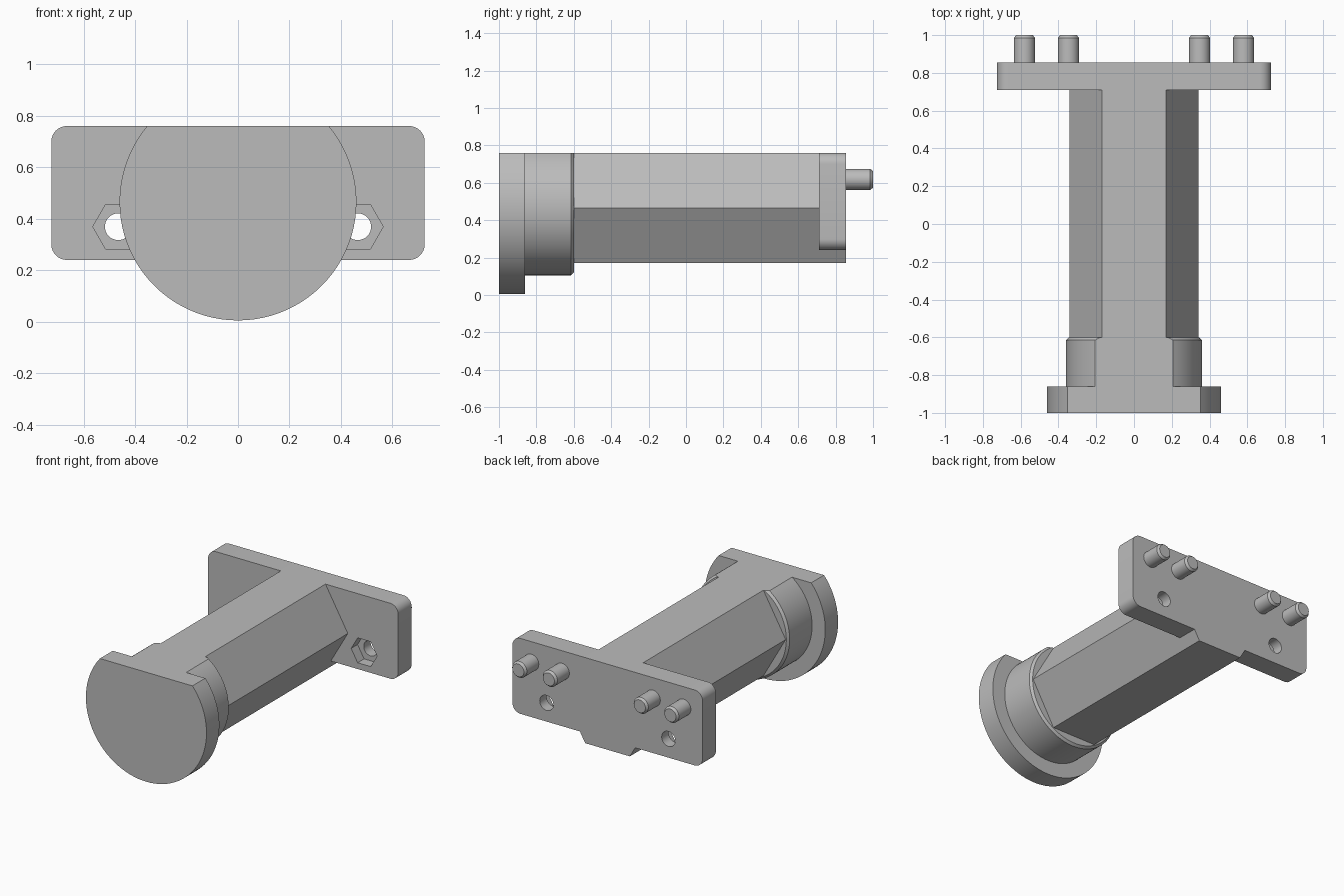
import bpy, bmesh, math
from math import pi, cos, sin, asin

cube = bpy.data.objects.get("Cube")
if cube:
    bpy.data.objects.remove(cube, do_unlink=True)

grey = bpy.data.materials.new("plain_grey")
grey.use_nodes = True
grey.diffuse_color = (0.5, 0.5, 0.5, 1)
grey.node_tree.nodes["Principled BSDF"].inputs["Base Color"].default_value = (0.5, 0.5, 0.5, 1)

AXIS_Z = 0.465   # height of the shaft axis
TOP_Z = 0.76     # common flat top
FLAT = TOP_Z - AXIS_Z


def circle(radius, sides, cx=0, cz=0):
    return [(cx + radius * cos(2 * pi * i / sides), cz + radius * sin(2 * pi * i / sides))
            for i in range(sides)]


def cut_disc(radius, steps=64):
    """Circle around the shaft axis with its top sliced off flat."""
    start = pi - asin(FLAT / radius)
    end = 2 * pi + asin(FLAT / radius)
    angles = [start + (end - start) * i / steps for i in range(steps + 1)]
    return [(radius * cos(a), AXIS_Z + radius * sin(a)) for a in angles]


def rounded_rect(x, z0, z1, r, steps=8):
    corners = [(x - r, z1 - r), (r - x, z1 - r), (r - x, z0 + r), (x - r, z0 + r)]
    return [(cx + r * cos(a), cz + r * sin(a))
            for q, (cx, cz) in enumerate(corners)
            for a in [(q + i / steps) * pi / 2 for i in range(steps + 1)]]


def loft(name, sections):
    """Solid through (y, outline) sections, with capped ends."""
    bm = bmesh.new()
    rings = [[bm.verts.new((x, y, z)) for x, z in outline] for y, outline in sections]
    n = len(rings[0])
    for a, b in zip(rings, rings[1:]):
        for i in range(n):
            j = (i + 1) % n
            bm.faces.new((a[i], a[j], b[j], b[i]))
    bm.faces.new(rings[0])
    bm.faces.new(rings[-1])
    bmesh.ops.recalc_face_normals(bm, faces=bm.faces)
    mesh = bpy.data.meshes.new(name)
    bm.to_mesh(mesh)
    bm.free()
    mesh.materials.append(grey)
    ob = bpy.data.objects.new(name, mesh)
    bpy.context.collection.objects.link(ob)
    return ob


def activate(ob):
    bpy.ops.object.select_all(action='DESELECT')
    ob.select_set(True)
    bpy.context.view_layer.objects.active = ob


def combine(ob, tool, operation):
    mod = ob.modifiers.new(operation.lower(), 'BOOLEAN')
    mod.operation, mod.solver, mod.object = operation, 'EXACT', tool
    activate(ob)
    bpy.ops.object.modifier_apply(modifier=mod.name)
    bpy.data.objects.remove(tool, do_unlink=True)


# Mounting plate with two bolt holes and hexagonal nut pockets
plate = loft("mounting_plate", [(y, rounded_rect(0.725, 0.24, TOP_Z, 0.06)) for y in (0.71, 0.855)])
for side in (-1, 1):
    x, z = side * 0.465, 0.369
    combine(plate, loft("nut_pocket", [(y, circle(0.099, 6, x, z)) for y in (0.6, 0.78)]), 'DIFFERENCE')
    combine(plate, loft("bolt_hole", [(y, circle(0.052, 32, x, z)) for y in (0.6, 0.95)]), 'DIFFERENCE')

# Hexagonal shaft, chamfered collar and end disc, fused with the plate
body = loft("holder_body", [(y, circle(FLAT / cos(pi / 6), 6, 0, AXIS_Z)) for y in (-0.7, 0.855)])
collar = loft("collar", [(-0.9, cut_disc(0.36)), (-0.615, cut_disc(0.36)), (-0.6, cut_disc(0.345))])
end_disc = loft("end_disc", [(y, cut_disc(0.46)) for y in (-1, -0.86)])
for part in (collar, end_disc, plate):
    combine(body, part, 'UNION')

# Four chamfered locating pegs
pegs = [loft("locating_peg", [(0.85, circle(0.056, 32, x, 0.618)),
                              (0.985, circle(0.056, 32, x, 0.618)),
                              (1.0, circle(0.044, 32, x, 0.618))])
        for x in (-0.58, -0.347, 0.347, 0.58)]

for ob in [body] + pegs:
    activate(ob)
    bpy.ops.object.shade_smooth_by_angle(angle=math.radians(25))
